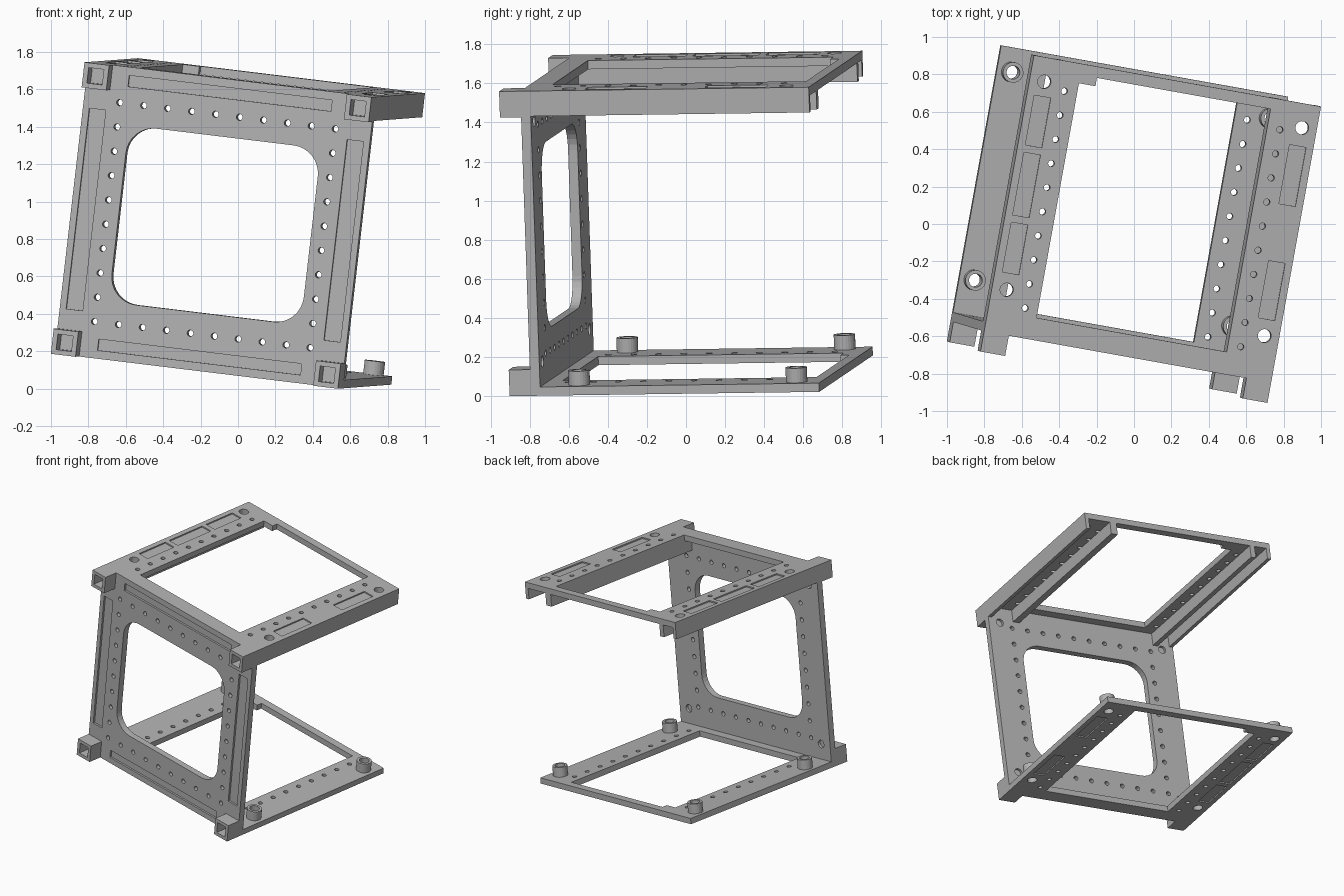
import bpy, bmesh, math
from mathutils import Matrix, Vector

cube = bpy.data.objects.get("Cube")
if cube:
    bpy.data.objects.remove(cube, do_unlink=True)

grey = bpy.data.materials.new("light_grey")
grey.use_nodes = True
grey.diffuse_color = (0.45, 0.45, 0.45, 1)
grey.node_tree.nodes["Principled BSDF"].inputs["Base Color"].default_value = (0.45, 0.45, 0.45, 1)

H = 0.785       # half width and half height of the frame
V = 1.5         # depth behind the front face
STEP = 0.131    # pitch of the small holes
RUN = [(i - 4.5) * STEP for i in range(10)]

# Tilted local frame: width, depth, height
across = Vector((0.978, -0.175, -0.119)).normalized()
up = Vector((0.118, -0.035, 0.992))
back = up.cross(across).normalized()
up = across.cross(back)
POSE = Matrix.Translation((-0.124, -0.684, 0.874)) @ Matrix((across, back, up)).transposed().to_4x4()


def add_box(bm, a, b):
    size = [abs(q - p) for p, q in zip(a, b)]
    mid = [(p + q) / 2 for p, q in zip(a, b)]
    bmesh.ops.create_cube(bm, size=1, matrix=Matrix.Translation(mid) @ Matrix.Diagonal((*size, 1)))


def add_hole(bm, centre, radius, length, axis="Z", sides=16):
    turn = Matrix.Rotation(math.pi / 2, 4, "X") if axis == "Y" else Matrix()
    bmesh.ops.create_cone(bm, cap_ends=True, segments=sides, radius1=radius, radius2=radius,
                          depth=length, matrix=Matrix.Translation(centre) @ turn)


def make(name, bm):
    mesh = bpy.data.meshes.new(name)
    bm.to_mesh(mesh)
    bm.free()
    mesh.materials.append(grey)
    obj = bpy.data.objects.new(name, mesh)
    bpy.context.collection.objects.link(obj)
    return obj


def cut(obj, cutter_bm):
    cutter = make("cutter", cutter_bm)
    cutter.hide_render = True
    mod = obj.modifiers.new("cut", "BOOLEAN")
    mod.operation = "DIFFERENCE"
    mod.solver = "EXACT"
    mod.object = cutter
    deps = bpy.context.evaluated_depsgraph_get()
    mesh = bpy.data.meshes.new_from_object(obj.evaluated_get(deps))
    obj.modifiers.clear()
    obj.data = mesh
    bpy.data.objects.remove(cutter, do_unlink=True)


def part(name, a, b):
    bm = bmesh.new()
    add_box(bm, a, b)
    return make(name, bm)


parts = []

# Front panel
panel = part("front_panel", (-H, 0, -H), (H, 0.05, H))
bm = bmesh.new()
rounded = bmesh.ops.create_cube(bm, size=1, matrix=Matrix.Diagonal((1.05, 0.3, 0.95, 1)))
corners = [e for e in bm.edges if abs(e.verts[0].co.y - e.verts[1].co.y) > 0.1]
bmesh.ops.bevel(bm, geom=corners, offset=0.15, segments=8, affect="EDGES", profile=0.5)
cut(panel, bm)
bm = bmesh.new()
for i, p in enumerate(RUN):
    for s in (-1, 1):
        add_hole(bm, (p, 0.02, s * RUN[-1]), 0.017, 0.2, "Y")
        if 0 < i < 9:
            add_hole(bm, (s * RUN[-1], 0.02, p), 0.017, 0.2, "Y")
for s in (-1, 1):
    # Long shallow slots and blind screw recesses
    add_box(bm, (s * (H - 0.035), -0.1, -0.54), (s * (H - 0.125), 0.015, 0.54))
    add_box(bm, (-0.555, -0.1, s * (H - 0.045)), (0.555, 0.015, s * (H - 0.105)))
    for t in (-1, 1):
        add_hole(bm, (s * 0.69, 0.08, t * 0.62), 0.03, 0.1, "Y")
cut(panel, bm)
parts.append(panel)

# Square sockets on the four front corners
for s, side in ((-1, "left"), (1, "right")):
    for t, level in ((-1, "lower"), (1, "upper")):
        socket = part(f"{level}_{side}_socket", (s * H, -0.11, t * H), (s * (H - 0.135), 0.01, t * (H - 0.135)))
        bm = bmesh.new()
        add_box(bm, (s * (H - 0.026), -0.2, t * (H - 0.026)), (s * (H - 0.109), 0, t * (H - 0.109)))
        cut(socket, bm)
        parts.append(socket)


def screw_holes(bm, t, sides=(-1, 1)):
    for s in sides:
        for v in (0.24, 1.37):
            add_hole(bm, (s * 0.705, v, t * H), 0.036, 0.5, sides=20)


# Upper and lower plates with wide openings
for t, level in ((-1, "lower"), (1, "upper")):
    plate = part(f"{level}_plate", (-H, 0.03, t * H), (H, V, t * (H - 0.045)))
    bm = bmesh.new()
    add_box(bm, (-0.52, 0.12, t), (0.52, V - 0.105, t * 0.5))
    cut(plate, bm)
    bm = bmesh.new()
    add_box(bm, (-0.43, V - 0.15, t), (0.52, V - 0.06, t * 0.5))
    cut(plate, bm)
    bm = bmesh.new()
    screw_holes(bm, t)
    for s in (-1, 1):
        for p in RUN:
            add_hole(bm, (s * RUN[-1], V / 2 + p, t * H), 0.017, 0.3)
    # Shallow label pockets
    rows = {-1: ((0.33, 0.6), (0.64, 0.98), (1.02, 1.29)), 1: ((0.33, 0.64), (0.95, 1.27))}
    for s, spans in rows.items():
        for v0, v1 in spans:
            add_box(bm, (s * (H - 0.04), v0, t * (H - 0.01)), (s * (H - 0.13), v1, t))
    cut(plate, bm)
    parts.append(plate)

# Upper rails: outer wall and a ridge beside the channel
for s, side, ridge in ((-1, "left", (0.13, 0.17)), (1, "right", (0.21, 0.265))):
    parts.append(part(f"upper_{side}_wall", (s * H, 0.03, H - 0.01), (s * (H - 0.03), V, H - 0.13)))
    parts.append(part(f"upper_{side}_ridge", (s * (H - ridge[0]), 0.05, H - 0.02),
                      (s * (H - ridge[1]), V, H - 0.14)))

# Lower rails: solid bar with screw bosses
for s, side in ((-1, "left"), (1, "right")):
    bar = part(f"lower_{side}_bar", (s * H, 0.03, -H), (s * (H - 0.1), V, -H + 0.125))
    bm = bmesh.new()
    screw_holes(bm, -1, (s,))
    add_box(bm, (s * (H - 0.025), 0.08, -H + 0.112), (s * (H - 0.05), V + 0.1, -H + 0.2))
    # Underside pockets matching the plate
    for v0, v1 in rows[s]:
        add_box(bm, (s * (H - 0.04), v0, -H + 0.01), (s * (H - 0.13), v1, -H - 0.1))
    cut(bar, bm)
    parts.append(bar)
    for v, place in ((0.24, "front"), (1.37, "back")):
        bm = bmesh.new()
        add_hole(bm, (s * 0.705, v, -H + 0.08), 0.055, 0.08, sides=24)
        boss = make(f"lower_{side}_{place}_boss", bm)
        bm = bmesh.new()
        screw_holes(bm, -1, (s,))
        cut(boss, bm)
        parts.append(boss)

for obj in parts:
    obj.matrix_world = POSE
